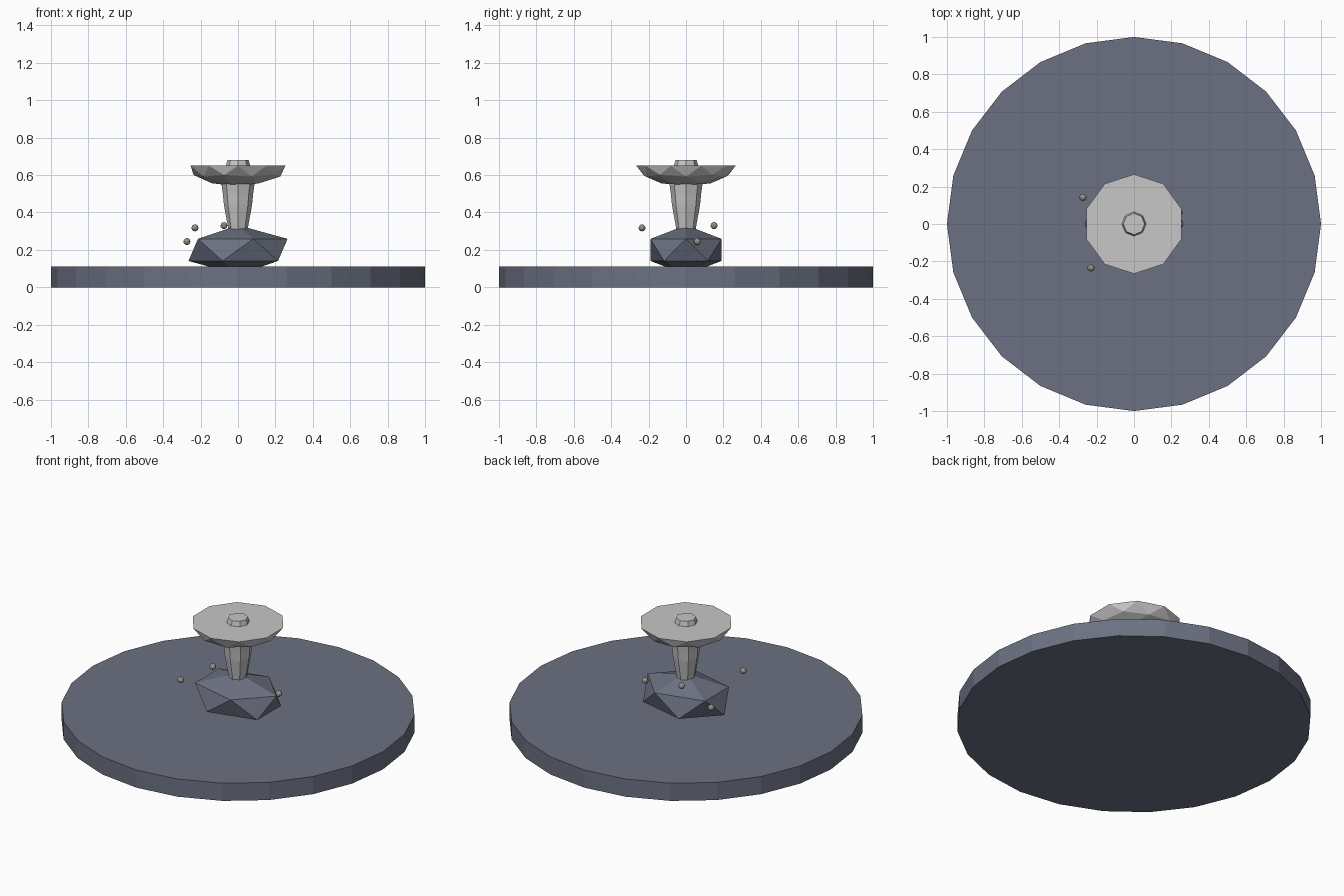
import bpy
import bmesh
import math
from mathutils import Matrix, Vector

cube = bpy.data.objects.get("Cube")
if cube:
    bpy.data.objects.remove(cube, do_unlink=True)


def make_material(name, colour):
    mat = bpy.data.materials.new(name)
    mat.use_nodes = True
    mat.diffuse_color = (*colour, 1)
    mat.node_tree.nodes["Principled BSDF"].inputs["Base Color"].default_value = (*colour, 1)
    return mat


slate = make_material("slate blue grey", (0.15, 0.167, 0.225))
pale = make_material("pale grey", (0.57, 0.57, 0.57))
pebble_grey = make_material("warm pebble grey", (0.36, 0.35, 0.29))


def finish(bm, name, mat):
    bmesh.ops.recalc_face_normals(bm, faces=bm.faces)
    mesh = bpy.data.meshes.new(name)
    bm.to_mesh(mesh)
    bm.free()
    mesh.materials.append(mat)
    obj = bpy.data.objects.new(name, mesh)
    bpy.context.collection.objects.link(obj)
    return obj


def lathe(name, profile, sides, mat):
    """Flat-sided turned solid from (radius, height) pairs."""
    bm = bmesh.new()
    rings = []
    for r, z in profile:
        angles = [math.tau * i / sides for i in range(sides)]
        rings.append([bm.verts.new((r * math.cos(a), r * math.sin(a), z)) for a in angles])
    for low, high in zip(rings, rings[1:]):
        for i in range(sides):
            j = (i + 1) % sides
            bm.faces.new((low[i], low[j], high[j], high[i]))
    bm.faces.new(rings[0])
    bm.faces.new(rings[-1])
    return finish(bm, name, mat)


def ball(name, centre, size, level, mat, lower_half=False):
    """Faceted ball, optionally cut to its lower half with a flat lid."""
    bm = bmesh.new()
    bmesh.ops.create_icosphere(bm, subdivisions=level, radius=1)
    if lower_half:
        upper = [v for v in bm.verts if v.co.z > 0.01]
        bmesh.ops.delete(bm, geom=upper, context="VERTS")
        rim = [e for e in bm.edges if e.is_boundary]
        bmesh.ops.contextual_create(bm, geom=rim)
    place = Matrix.Translation(centre) @ Matrix.Diagonal(Vector((*size, 1)))
    bmesh.ops.transform(bm, matrix=place, verts=bm.verts)
    return finish(bm, name, mat)


# Round ground slab and the boulder resting on it
lathe("ground_slab", [(1, 0), (1, 0.11)], 24, slate)
ball("boulder", (0, 0, 0.2), (0.296, 0.223, 0.132), 1, slate)

# Flared stem, passing through the bowl to form the top knob
stem = [(0.048, 0.29), (0.075, 0.44), (0.081, 0.5), (0.088, 0.55), (0.065, 0.65), (0.057, 0.68)]
lathe("stem", stem, 8, pale)

# Shallow bowl with a flat lid
ball("bowl", (0, 0, 0.65), (0.266, 0.266, 0.11), 2, pale, lower_half=True)

# Floating pebbles
spots = [(-0.23, -0.235, 0.318), (-0.273, 0.142, 0.245), (-0.075, 0.15, 0.33), (0.24, 0.06, 0.245)]
for number, spot in enumerate(spots, 1):
    ball(f"pebble_{number}", spot, (0.019, 0.019, 0.019), 2, pebble_grey)
